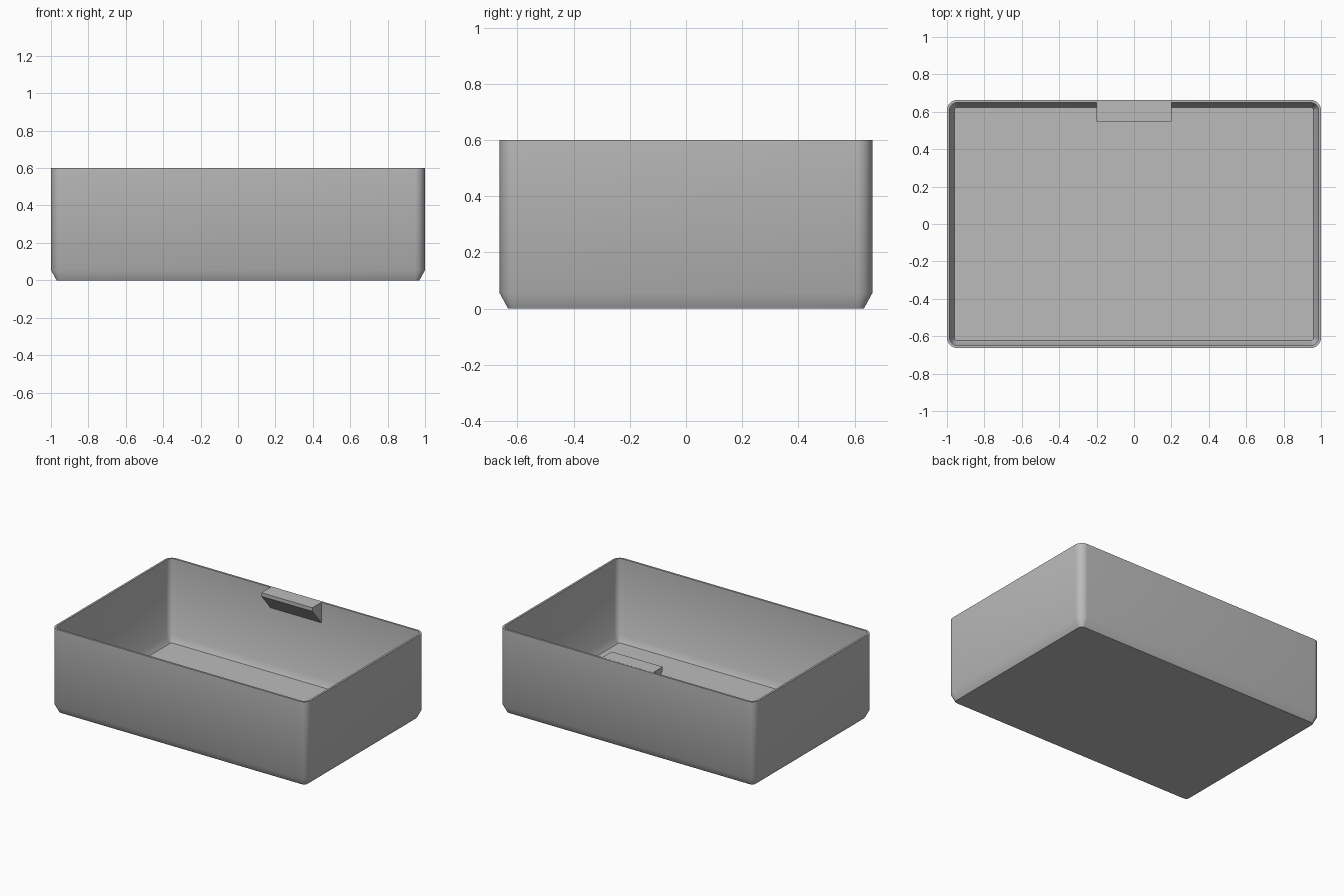
import bpy, bmesh, math

cube = bpy.data.objects.get("Cube")
if cube:
    bpy.data.objects.remove(cube, do_unlink=True)

HALF_X, HALF_Y, HEIGHT = 1.0, 0.663, 0.6
RADIUS, WALL, STEPS = 0.055, 0.014, 8

grey = bpy.data.materials.new("plain grey")
grey.use_nodes = True
colour = (0.5, 0.5, 0.5, 1)
grey.diffuse_color = colour
grey.node_tree.nodes["Principled BSDF"].inputs["Base Color"].default_value = colour


def ring(bm, inset, z):
    """Rounded rectangle of vertices, inset from the outer wall."""
    cx, cy, r = HALF_X - RADIUS, HALF_Y - RADIUS, RADIUS - inset
    verts = []
    for quarter, (sx, sy) in enumerate([(1, 1), (-1, 1), (-1, -1), (1, -1)]):
        for i in range(STEPS + 1):
            a = math.pi / 2 * (quarter + i / STEPS)
            verts.append(bm.verts.new((sx * cx + r * math.cos(a), sy * cy + r * math.sin(a), z)))
    return verts


def finish(bm, name):
    bmesh.ops.recalc_face_normals(bm, faces=bm.faces)
    mesh = bpy.data.meshes.new(name)
    bm.to_mesh(mesh)
    bm.free()
    mesh.materials.append(grey)
    obj = bpy.data.objects.new(name, mesh)
    bpy.context.collection.objects.link(obj)
    return obj


# Open tray: outer chamfer and wall, rim, inner wall and chamfer, floor
bm = bmesh.new()
profile = [(0.03, 0), (0, 0.055), (0, HEIGHT), (WALL, HEIGHT), (WALL, 0.06), (0.04, 0.014)]
rings = [ring(bm, inset, z) for inset, z in profile]
for low, high in zip(rings, rings[1:]):
    for i in range(len(low)):
        j = (i + 1) % len(low)
        bm.faces.new((low[i], low[j], high[j], high[i]))
bm.faces.new(rings[0])
bm.faces.new(rings[-1])
tray = finish(bm, "tray")
bpy.ops.object.select_all(action="DESELECT")
tray.select_set(True)
bpy.context.view_layer.objects.active = tray
bpy.ops.object.shade_smooth_by_angle(angle=math.radians(32))

# Wedge-shaped grip under the back rim
bm = bmesh.new()
back, front = HALF_Y - WALL / 2, 0.547
side = [(back, HEIGHT + 0.0005), (front, HEIGHT + 0.0005), (front, 0.575), (HALF_Y - WALL, 0.455), (back, 0.455)]
end = bm.faces.new([bm.verts.new((-0.2, y, z)) for y, z in side])
extruded = bmesh.ops.extrude_face_region(bm, geom=[end], use_keep_orig=True)["geom"]
moved = [v for v in extruded if isinstance(v, bmesh.types.BMVert)]
bmesh.ops.translate(bm, verts=moved, vec=(0.4, 0, 0))
finish(bm, "back_grip")
